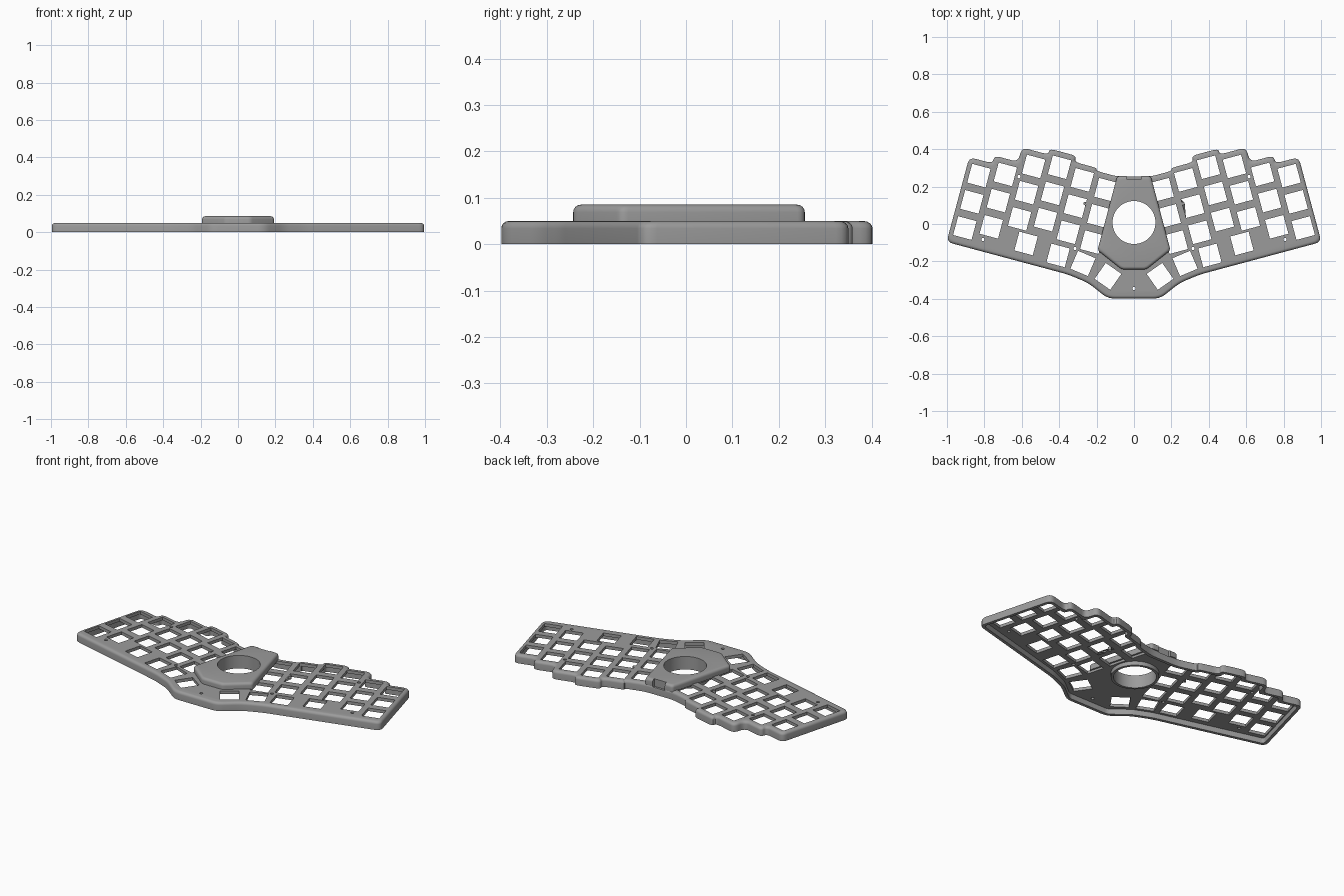
import bpy, bmesh, math
from mathutils import Vector, Matrix

if "Cube" in bpy.data.objects:
    bpy.data.objects.remove(bpy.data.objects["Cube"])

TILT = math.radians(15)
C, S = math.cos(TILT), math.sin(TILT)

grey = bpy.data.materials.new("plain grey")
grey.diffuse_color = (0.33, 0.33, 0.33, 1)
grey.use_nodes = True
grey.node_tree.nodes["Principled BSDF"].inputs["Base Color"].default_value = grey.diffuse_color


def tilted(x, y):
    """Point of the left half, given in the tilted key grid."""
    return Vector((C * x + S * y, -S * x + C * y))


def mirrored(half):
    """Left half runs top centre to bottom centre; add the right half."""
    return half + [Vector((-p.x, p.y)) for p in reversed(half)]


def inset(pts, d):
    """Shrink a counter-clockwise outline by d with mitred corners."""
    out = []
    for i, p in enumerate(pts):
        a = (p - pts[i - 1]).normalized()
        b = (pts[(i + 1) % len(pts)] - p).normalized()
        na, nb = Vector((-a.y, a.x)), Vector((-b.y, b.x))
        out.append(p + (na + nb) * d / (1 + na.dot(nb)))
    return out


def fillet(pts, r, steps=5):
    """Round every corner with a quadratic curve."""
    out = []
    for i, p in enumerate(pts):
        u, v = pts[i - 1] - p, pts[(i + 1) % len(pts)] - p
        a = p + u.normalized() * min(r, 0.45 * u.length)
        b = p + v.normalized() * min(r, 0.45 * v.length)
        for k in range(steps + 1):
            t = k / steps
            out.append(a * (1 - t) ** 2 + p * 2 * t * (1 - t) + b * t * t)
    return out


def make(name, bm):
    me = bpy.data.meshes.new(name)
    bm.to_mesh(me)
    bm.free()
    me.materials.append(grey)
    ob = bpy.data.objects.new(name, me)
    bpy.context.collection.objects.link(ob)
    return ob


def loft(name, pts, levels, r):
    """Stack rounded outlines; levels are (inset, z) pairs, bottom up."""
    bm = bmesh.new()
    rings = [[bm.verts.new((p.x, p.y, z)) for p in fillet(inset(pts, d), r)]
             for d, z in levels]
    n = len(rings[0])
    for lo, hi in zip(rings, rings[1:]):
        for i in range(n):
            j = (i + 1) % n
            bm.faces.new((lo[i], lo[j], hi[j], hi[i]))
    bm.faces.new(rings[0][::-1])
    bm.faces.new(rings[-1])
    return make(name, bm)


def rounded_top(z0, z1, r):
    arc = [math.pi / 2 * k / 4 for k in range(5)]
    return [(0, z0)] + [(r * (1 - math.cos(a)), z1 - r + r * math.sin(a)) for a in arc]


def cut(ob, cutter):
    """Subtract cutter, trying the next solver if nothing is left."""
    bpy.context.view_layer.objects.active = ob
    before = ob.data.copy()
    for solver in ('EXACT', 'MANIFOLD', 'FLOAT'):
        mod = ob.modifiers.new("cut", 'BOOLEAN')
        mod.operation, mod.solver, mod.object = 'DIFFERENCE', solver, cutter
        bpy.ops.object.modifier_apply(modifier=mod.name)
        if len(ob.data.polygons) > 20:
            return
        ob.data = before.copy()


def add_cylinder(bm, x, y, r, z0, z1, sides):
    bmesh.ops.create_cone(bm, cap_ends=True, segments=sides, radius1=r, radius2=r,
                          depth=z1 - z0, matrix=Matrix.Translation((x, y, (z0 + z1) / 2)))


# Case shell with stepped key columns and an open underside
half = [tilted(*p) for p in (
    (-.153, .222), (-.268, .222), (-.268, .238), (-.392, .238), (-.392, .272),
    (-.54, .272), (-.54, .24), (-.685, .24), (-.685, .16), (-.815, .16),
    (-.815, .117), (-.943, .117), (-.943, -.352), (-.271, -.352))]
half += [Vector((-.245, -.315)), Vector((-.14, -.398))]
outline = mirrored(half)
case = loft("case_shell", outline, rounded_top(0, .05, .016), .035)
cavity = loft("cavity_cutter", outline, [(.018, -.02), (.018, .032)], .02)
cut(case, cavity)

# Key openings and screw holes
keys = []
for col, top in enumerate((.035, .078, .158, .19, .156, .138)):
    for row in range(3):
        keys.append((*tilted(-.868 + .135 * col, top - .145 * row), 15))
keys += [(-.577, -.104, 15), (-.406, -.168, 15), (-.273, -.211, 23), (-.139, -.28, 35)]
screws = [(-.807, -.083), (-.615, .253), (-.262, .11), (-.315, -.131)]
bm = bmesh.new()
for side in (1, -1):
    for x, y, deg in keys:
        m = (Matrix.Translation((x * side, y, .05))
             @ Matrix.Rotation(math.radians(-deg * side), 4, 'Z')
             @ Matrix.Diagonal((.102, .104, .2, 1)))
        bmesh.ops.create_cube(bm, size=1, matrix=m)
    for x, y in screws:
        add_cylinder(bm, x * side, y, .009, -.05, .15, 16)
add_cylinder(bm, 0, -.345, .009, -.05, .15, 16)
holes = make("hole_cutter", bm)
cut(case, holes)

# Raised centre housing
hub = mirrored([Vector(p) for p in ((-.09, .256), (-.195, -.14), (-.066, -.243))])
housing = loft("centre_housing", hub, rounded_top(.045, .085, .016), .016)

# Ball opening and cable port through case and housing
bm = bmesh.new()
add_cylinder(bm, 0, .008, .115, -.1, .2, 64)
bmesh.ops.create_cube(bm, size=1, matrix=Matrix.Translation((0, .29, .08))
                      @ Matrix.Diagonal((.08, .1, .08, 1)))
opening = make("opening_cutter", bm)
cut(case, opening)
cut(housing, opening)

# Ball socket ring hanging below the plate
bm = bmesh.new()
rings = []
for r, z in ((.115, .008), (.13, .008), (.13, .06), (.115, .06)):
    rings.append([bm.verts.new((r * math.cos(a), .008 + r * math.sin(a), z))
                  for a in (math.tau * k / 64 for k in range(64))])
for k in range(4):
    lo, hi = rings[k], rings[(k + 1) % 4]
    for i in range(64):
        j = (i + 1) % 64
        bm.faces.new((lo[i], lo[j], hi[j], hi[i]))
ring = make("socket_ring", bm)

for cutter in (cavity, holes, opening):
    bpy.data.objects.remove(cutter)

# Smooth rounded edges, keep crisp ones
bpy.ops.object.select_all(action='DESELECT')
for ob in (case, housing, ring):
    ob.select_set(True)
bpy.context.view_layer.objects.active = case
bpy.ops.object.shade_smooth_by_angle(angle=math.radians(30))
